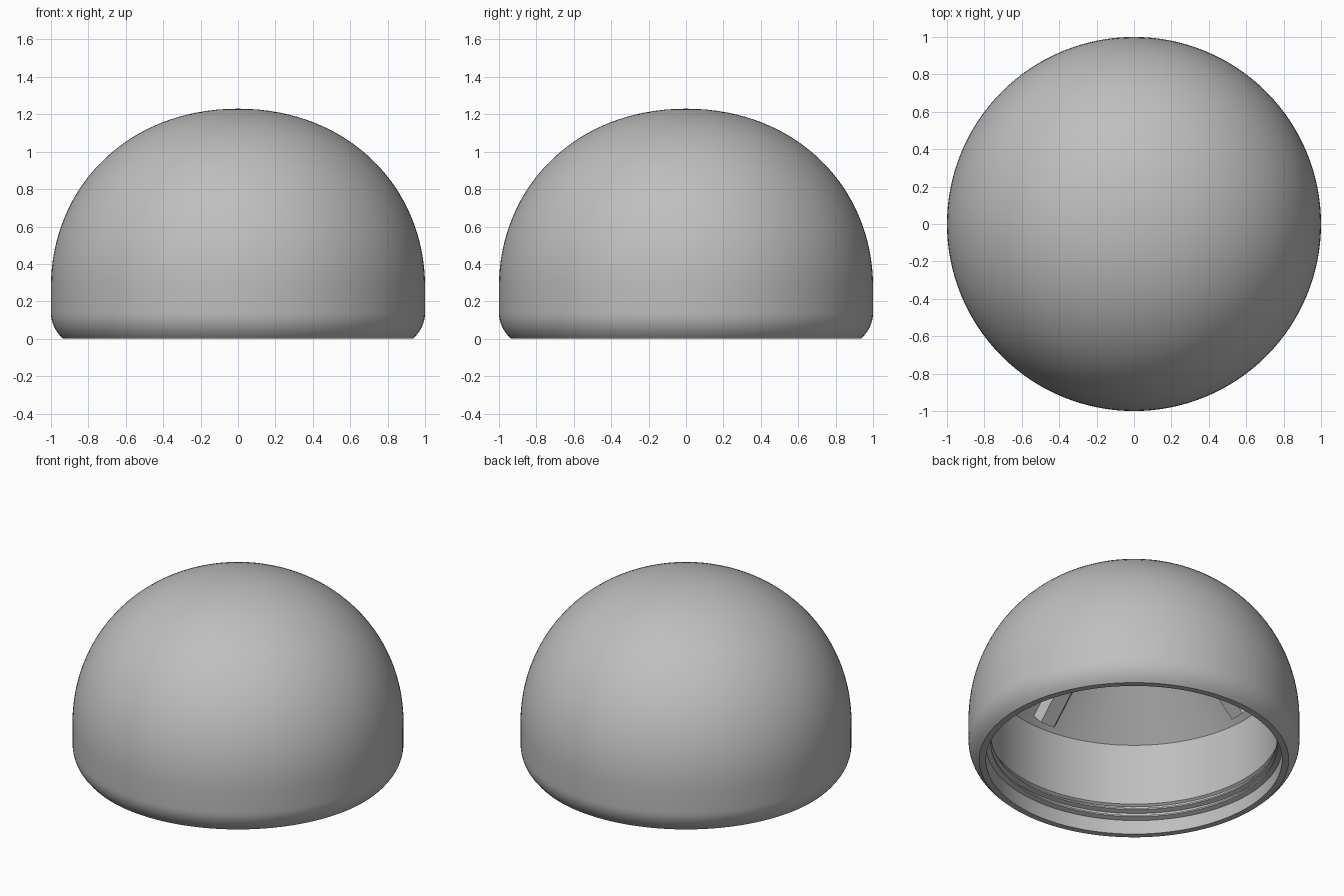
import bpy, bmesh, math
from mathutils import Vector
from mathutils.geometry import interpolate_bezier

cube = bpy.data.objects.get("Cube")
if cube:
    bpy.data.objects.remove(cube, do_unlink=True)

grey = bpy.data.materials.new("plain grey")
grey.use_nodes = True
grey.diffuse_color = (0.52, 0.52, 0.52, 1)
grey.node_tree.nodes["Principled BSDF"].inputs["Base Color"].default_value = (0.52, 0.52, 0.52, 1)


def finish(bm, name):
    bmesh.ops.recalc_face_normals(bm, faces=bm.faces)
    mesh = bpy.data.meshes.new(name)
    bm.to_mesh(mesh)
    bm.free()
    mesh.materials.append(grey)
    ob = bpy.data.objects.new(name, mesh)
    bpy.context.collection.objects.link(ob)
    bpy.ops.object.select_all(action='DESELECT')
    ob.select_set(True)
    bpy.context.view_layer.objects.active = ob
    bpy.ops.object.shade_smooth_by_angle(angle=math.radians(30))
    return ob


def bezier(points, count):
    # Points are (radius, height): start, two handles, end
    a, h1, h2, b = [Vector((r, 0, z)) for r, z in points]
    return interpolate_bezier(a, h1, h2, b, count)


# Hollow cap: rounded foot, domed outside, straight bore, conical ceiling
BORE, BORE_TOP, CONE_R = 0.88, 0.61, 0.4
CONE_TOP = BORE_TOP + BORE - CONE_R
inside = [(0, CONE_TOP), (CONE_R, CONE_TOP), (BORE, BORE_TOP), (BORE, 0.2), (0.895, 0.19), (0.895, 0)]
profile = [Vector((r, 0, z)) for r, z in inside]
profile += bezier([(0.935, 0), (0.98, 0.04), (1, 0.09), (1, 0.14)], 9)
profile += bezier([(1, 0.28), (1, 0.8), (0.6, 1.23), (0, 1.23)], 32)

bm = bmesh.new()
verts = [bm.verts.new(p) for p in profile]
edges = [bm.edges.new(pair) for pair in zip(verts, verts[1:])]
bmesh.ops.spin(bm, geom=verts + edges, cent=(0, 0, 0), axis=(0, 0, 1),
               angle=math.tau, steps=128, use_merge=True)
bmesh.ops.remove_doubles(bm, verts=bm.verts, dist=0.0001)
finish(bm, "domed_cap")

# Screw thread: a ridge section swept up a helix inside the mouth
bm = bmesh.new()
TURNS, STEPS, PITCH = 2, 96, 0.05
section = [(0.9, 0), (0.865, 0.012), (0.865, 0.022), (0.9, 0.034)]
rings = []
for i in range(TURNS * STEPS + 1):
    a = math.tau * i / STEPS
    lift = 0.06 + PITCH * i / STEPS
    rings.append([bm.verts.new((r * math.cos(a), r * math.sin(a), z + lift)) for r, z in section])
for low, high in zip(rings, rings[1:]):
    for k in range(4):
        n = (k + 1) % 4
        bm.faces.new((low[k], low[n], high[n], high[k]))
bm.faces.new(rings[0])
bm.faces.new(rings[-1])
finish(bm, "screw_thread")

# Four shallow ribs lying on the conical ceiling
HALF, RISE = 0.1, 0.035
for name, turn in (("left", 0), ("back", 1), ("right", 2), ("front", 3)):
    bm = bmesh.new()
    ends = []
    for r in (CONE_R + 0.02, BORE - 0.03):
        z = BORE_TOP + BORE - r
        ends.append([bm.verts.new(p) for p in (
            (r, -HALF, z + 0.02), (r - RISE, -0.05, z - RISE),
            (r - RISE, 0.05, z - RISE), (r, HALF, z + 0.02))])
    for k in range(4):
        n = (k + 1) % 4
        bm.faces.new((ends[0][k], ends[0][n], ends[1][n], ends[1][k]))
    for end in ends:
        bm.faces.new(end)
    rib = finish(bm, name + "_ceiling_rib")
    rib.rotation_euler.z = turn * math.pi / 2
